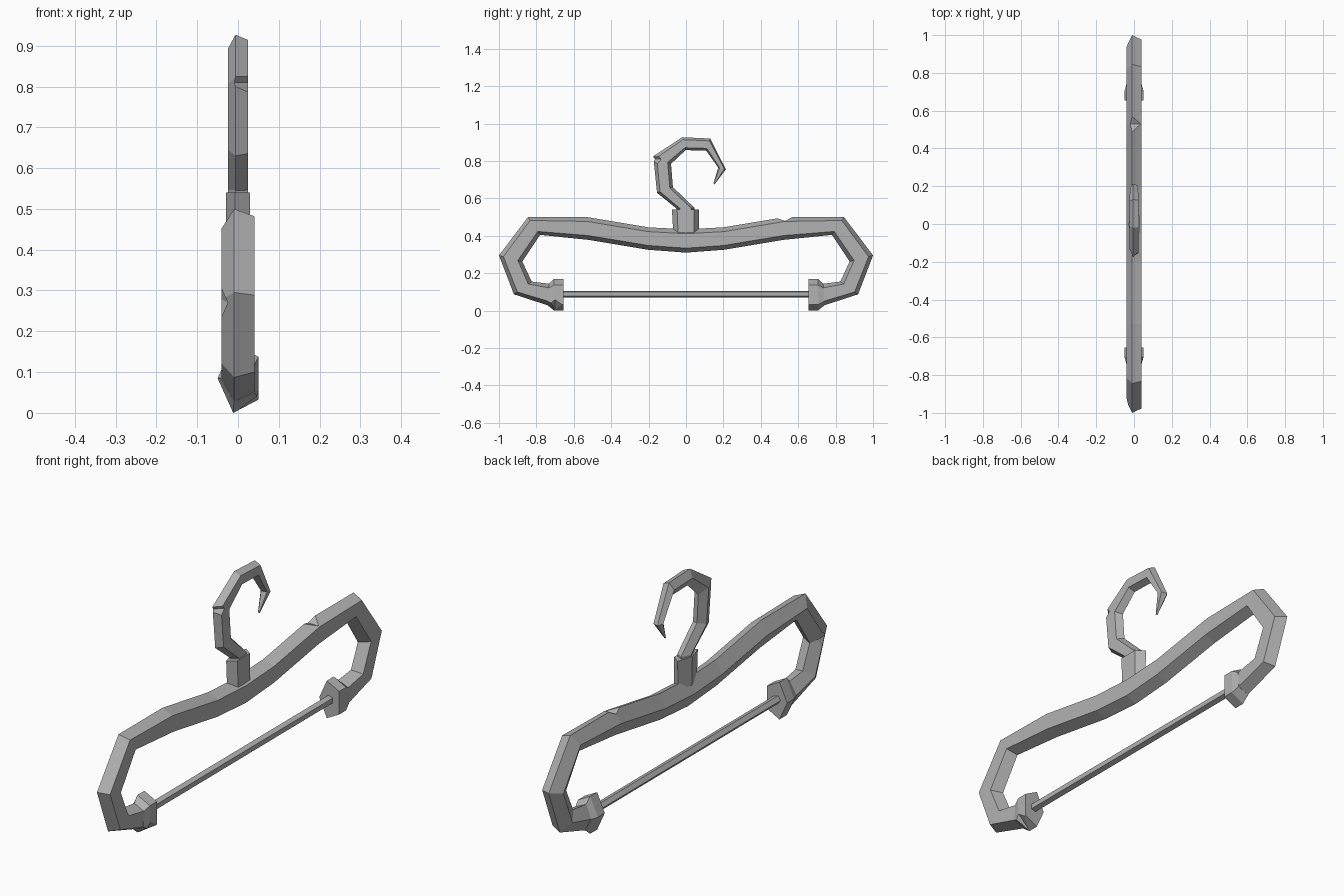
import bpy, bmesh, math
from mathutils import Vector, Matrix

if "Cube" in bpy.data.objects:
    bpy.data.objects.remove(bpy.data.objects["Cube"], do_unlink=True)

grey = bpy.data.materials.new("plain grey")
grey.use_nodes = True
colour = (0.45, 0.45, 0.45, 1)
grey.diffuse_color = colour
grey.node_tree.nodes["Principled BSDF"].inputs["Base Color"].default_value = colour


def finish(bm, name):
    bmesh.ops.recalc_face_normals(bm, faces=bm.faces)
    mesh = bpy.data.meshes.new(name)
    bm.to_mesh(mesh)
    bm.free()
    mesh.materials.append(grey)
    obj = bpy.data.objects.new(name, mesh)
    bpy.context.collection.objects.link(obj)
    return obj


def ring(bm, a, b, half):
    """Five-sided section stretched from a to b, flat towards +x."""
    mid, arm = (a + b) / 2, (a - b) / 2 / math.sin(math.radians(72))
    r = 2 * half / (1 + math.cos(math.radians(36)))
    verts = []
    for i in range(5):
        t = math.radians(180 + 72 * i)
        x = r * math.cos(t) + r - half
        verts.append(bm.verts.new(mid + arm * math.sin(t) + Vector((x, 0, 0))))
    return verts


def sweep(name, stations):
    """Skin sections given as (outer y, outer z, inner y, inner z, half width)."""
    bm = bmesh.new()
    rings = [ring(bm, Vector((0, oy, oz)), Vector((0, iy, iz)), h)
             for oy, oz, iy, iz, h in stations]
    for p, q in zip(rings, rings[1:]):
        for i in range(5):
            j = (i + 1) % 5
            bm.faces.new((p[i], p[j], q[j], q[i]))
    bm.faces.new(rings[0])
    bm.faces.new(rings[-1])
    return finish(bm, name)


def chip(obj, loc, normal, edge, depth, half, reach):
    """Cut a small V-shaped chip out of an edge."""
    n, e = Vector(normal).normalized(), Vector(edge).normalized()
    m = Matrix((n * depth, e * half, n.cross(e) * reach)).transposed().to_4x4()
    m.translation = loc
    bm = bmesh.new()
    bmesh.ops.create_cone(bm, cap_ends=True, segments=4, radius1=1, radius2=1,
                          depth=2, matrix=m)
    cutter = finish(bm, "chip_cutter")
    cutter.hide_render = True
    mod = obj.modifiers.new("chip", "BOOLEAN")
    mod.operation, mod.solver, mod.object = "DIFFERENCE", "EXACT", cutter
    bpy.context.view_layer.objects.active = obj
    bpy.ops.object.modifier_apply(modifier=mod.name)
    bpy.data.objects.remove(cutter, do_unlink=True)


# Shoulder frame, mirrored front to back
W = 0.04
half_frame = [
    (0.20, 0.445, 0.20, 0.325, W),
    (0.53, 0.50, 0.52, 0.378, W),
    (0.845, 0.50, 0.78, 0.405, W),
    (1.00, 0.295, 0.875, 0.262, W),
    (0.92, 0.087, 0.825, 0.155, W),
    (0.72, 0.022, 0.72, 0.142, W),
]
mirrored = [(-a, b, -c, d, h) for a, b, c, d, h in reversed(half_frame)]
frame = sweep("shoulder_frame", mirrored + [(0, 0.435, 0, 0.31, W)] + half_frame)
chip(frame, (0, 0.53, 0.503), (0, 0, 1), (0, 1, 0.1), 0.024, 0.055, 0.1)
chip(frame, (-0.045, -0.93, 0.27), (-1, 0, 0), (0, 0, 1), 0.02, 0.045, 0.1)

# Bar sockets at the frame ends
for side, name in ((-1, "front_socket"), (1, "back_socket")):
    socket = sweep(name, [
        (side * 0.655, 0.0, side * 0.655, 0.17, 0.05),
        (side * 0.705, 0.0, side * 0.705, 0.17, 0.05),
        (side * 0.74, 0.028, side * 0.735, 0.142, 0.041),
    ])
    if side < 0:
        chip(socket, (0.05, -0.70, 0.03), (1, 0, -1), (0, 1, 0), 0.02, 0.04, 0.1)

# Trouser bar
sweep("trouser_bar", [(y, 0.07, y, 0.106, 0.018) for y in (-0.67, 0.67)])

# Collar below the hook
sweep("hook_collar", [(-0.068, 0.41, 0.068, 0.41, 0.03),
                      (-0.075, 0.54, 0.07, 0.54, 0.03)])

# Hook tapering to a point
H = 0.025
hook = sweep("hook", [
    (-0.05, 0.50, 0.045, 0.50, H),
    (-0.05, 0.545, 0.045, 0.55, H),
    (-0.155, 0.63, -0.07, 0.66, H),
    (-0.175, 0.825, -0.08, 0.785, H),
    (-0.02, 0.927, -0.002, 0.858, H),
    (0.13, 0.92, 0.108, 0.855, H),
    (0.213, 0.755, 0.172, 0.765, 0.02),
    (0.152, 0.674, 0.147, 0.68, 0.004),
])
chip(hook, (0.025, -0.16, 0.81), (1, -1, 0), (0, 0, 1), 0.02, 0.03, 0.08)
